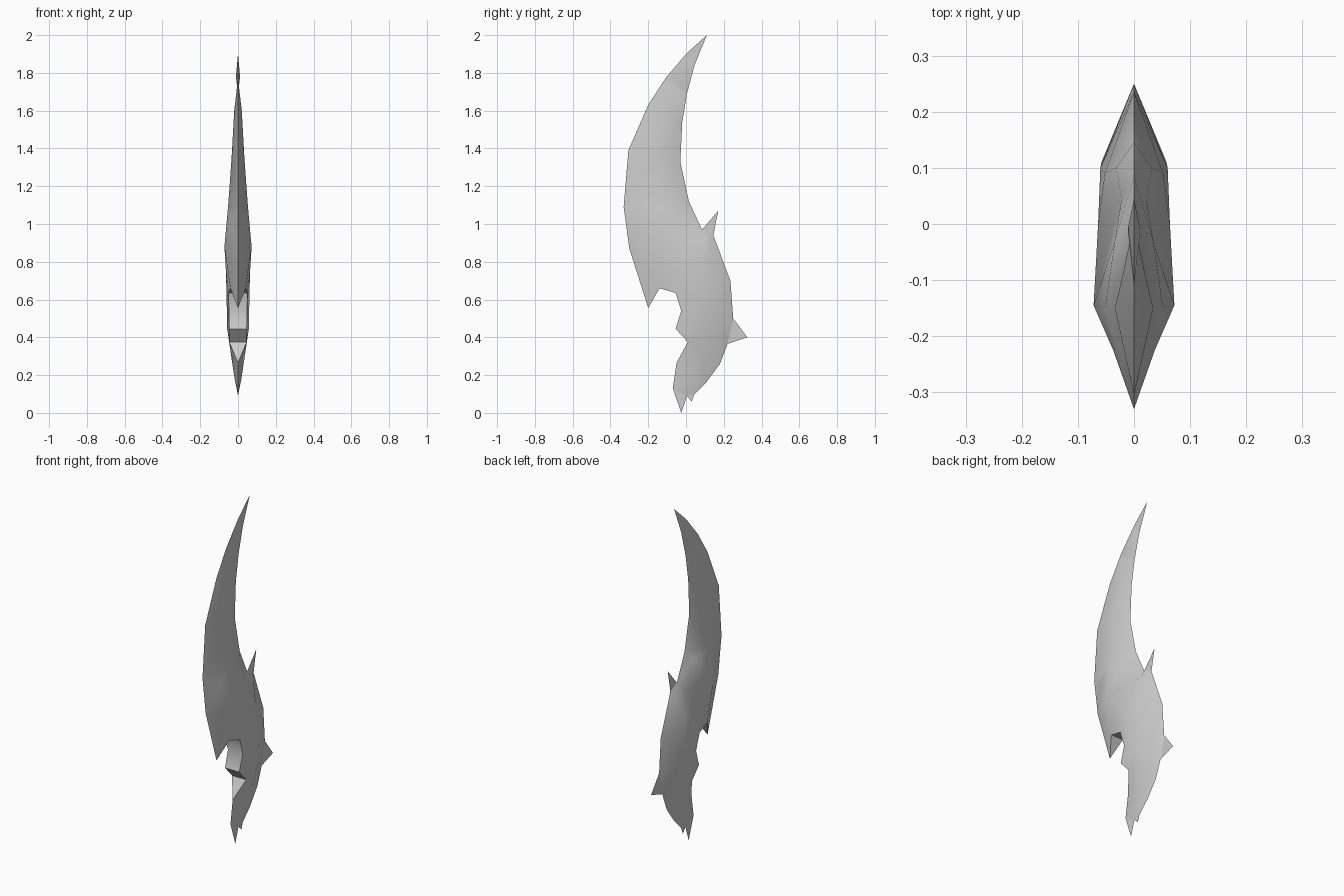
import bpy, bmesh, math
from mathutils import Vector
from mathutils.geometry import delaunay_2d_cdt

cube = bpy.data.objects.get("Cube")
if cube:
    bpy.data.objects.remove(cube)

steel = bpy.data.materials.new("plain_grey")
steel.use_nodes = True
steel.diffuse_color = (0.6, 0.6, 0.6, 1)
steel.node_tree.nodes["Principled BSDF"].inputs["Base Color"].default_value = steel.diffuse_color

# Side profile (y, z): sharp edges, thickness zero
back_edge = [(.11, 2), (.045, 1.84), (.005, 1.69), (-.02, 1.54), (-.03, 1.33), (.015, 1.12),
             (.085, .97), (.17, 1.07), (.145, .94), (.235, .7), (.25, .5), (.325, .4),
             (.22, .365), (.18, .26), (.11, .165), (.045, .1), (.03, .06), (.005, .09)]
pommel_edge = [(-.025, 0), (-.07, .13), (-.05, .265)]
# Grip front and underside of the blade: flat walls (y, z, half width)
grip_front = [(.01, .375, .046), (-.055, .445, .046), (-.025, .54, .048),
              (-.055, .635, .05), (-.14, .66, .04)]
cutting_edge = [(-.2, .555), (-.3, .87), (-.33, 1.09), (-.305, 1.39),
                (-.2, 1.63), (-.11, 1.77), (0, 1.9)]
# Raised ridges inside the profile (y, z, half width)
ridges = [(-.01, 1.78, .011), (-.09, 1.6, .02), (-.15, 1.35, .034), (-.15, 1.1, .052),
          (-.145, .88, .072), (-.225, 1.02, .037), (-.03, 1.08, .034), (0, .75, .064),
          (.045, .92, .022), (.1, .92, .032), (.09, .79, .052), (.1, .6, .06),
          (.11, .45, .058), (.08, .3, .036), (.02, .18, .018)]

sharp = lambda pts: [(y, z, 0) for y, z in pts]
outline = sharp(back_edge + pommel_edge) + grip_front + sharp(cutting_edge)
points = outline + ridges
n = len(outline)
rim = [(i, (i + 1) % n) for i in range(n)]
tris = delaunay_2d_cdt([Vector(p[:2]) for p in points], rim, [list(range(n))], 1, 1e-6)[2]

# Two mirrored sides sharing the sharp edge
bm = bmesh.new()
left = [bm.verts.new((x, y, z)) for y, z, x in points]
right = [v if v.co.x == 0 else bm.verts.new((-v.co.x, v.co.y, v.co.z)) for v in left]


def face(verts):
    verts = list(dict.fromkeys(verts))
    if len(verts) > 2 and not bm.faces.get(verts):
        bm.faces.new(verts)


for tri in tris:
    face([left[i] for i in tri])
    face([right[i] for i in reversed(tri)])
# Walls across the grip front
for a, b in rim:
    face([left[a], left[b], right[b], right[a]])
bmesh.ops.recalc_face_normals(bm, faces=bm.faces)

mesh = bpy.data.meshes.new("curved_blade")
bm.to_mesh(mesh)
bm.free()
mesh.materials.append(steel)
blade = bpy.data.objects.new("curved_blade", mesh)
bpy.context.collection.objects.link(blade)
bpy.context.view_layer.objects.active = blade
blade.select_set(True)
bpy.ops.object.shade_smooth_by_angle(angle=math.radians(40))
